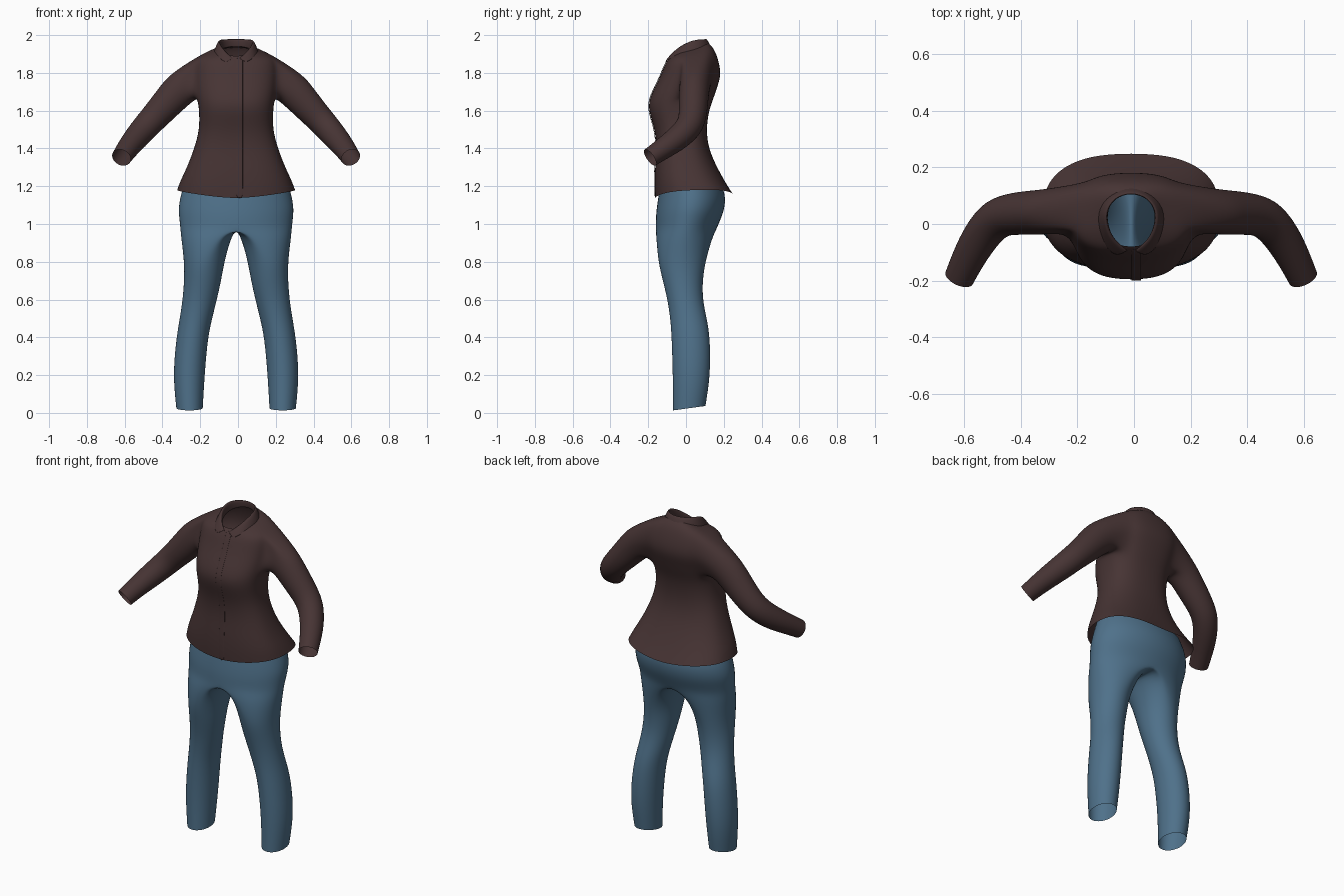
import bpy
import bmesh
from math import sin, cos, pi, radians, copysign
from mathutils import Vector

CENTRE_X = -0.01

cube = bpy.data.objects.get("Cube")
if cube:
    bpy.data.objects.remove(cube, do_unlink=True)


def make_material(name, colour):
    mat = bpy.data.materials.new(name)
    mat.use_nodes = True
    mat.diffuse_color = (*colour, 1)
    mat.node_tree.nodes["Principled BSDF"].inputs["Base Color"].default_value = (*colour, 1)
    return mat


shirt_brown = make_material("dark brown cloth", (0.062, 0.034, 0.034))
denim_blue = make_material("blue denim", (0.078, 0.165, 0.255))


def finish(bm, name, mat, mirrored=True, thickness=0):
    """Turn a bmesh into a smooth, optionally mirrored, subdivided object."""
    bmesh.ops.recalc_face_normals(bm, faces=bm.faces[:])
    mesh = bpy.data.meshes.new(name)
    bm.to_mesh(mesh)
    bm.free()
    mesh.materials.append(mat)
    for poly in mesh.polygons:
        poly.use_smooth = True
    obj = bpy.data.objects.new(name, mesh)
    bpy.context.collection.objects.link(obj)
    obj.location.x = CENTRE_X
    if mirrored:
        mirror = obj.modifiers.new("mirror", "MIRROR")
        mirror.use_clip = True
        mirror.merge_threshold = 0.001
    if thickness:
        solid = obj.modifiers.new("thickness", "SOLIDIFY")
        solid.thickness = thickness
    subsurf = obj.modifiers.new("smooth", "SUBSURF")
    subsurf.levels = subsurf.render_levels = 2
    return obj


def skin(bm, lower, upper, closed=False):
    """Join two rows of vertices with quads."""
    count = len(lower)
    for i in range(count if closed else count - 1):
        j = (i + 1) % count
        bm.faces.new((lower[i], lower[j], upper[j], upper[i]))


def power(value, exponent):
    return copysign(abs(value) ** exponent, value)


# Shirt body rows: height, half width, front y, back y, side lift, back lift
torso_rows = [
    (1.145, 0.315, -0.165, 0.25, 0.035, 0.01),
    (1.21, 0.297, -0.168, 0.215, 0.02, 0),
    (1.3, 0.262, -0.165, 0.165, 0, 0),
    (1.4, 0.223, -0.156, 0.12, 0, 0),
    (1.5, 0.195, -0.165, 0.108, 0, 0),
    (1.6, 0.197, -0.2, 0.122, 0, 0),
    (1.66, 0.205, -0.196, 0.145, 0, 0),
    (1.72, 0.215, -0.168, 0.165, 0, 0),
    (1.78, 0.222, -0.138, 0.185, 0, 0),
    (1.84, 0.222, -0.115, 0.18, 0, 0),
    (1.885, 0.205, -0.1, 0.16, 0, 0.02),
    (1.91, 0.145, -0.09, 0.14, 0, 0.03),
    (1.925, 0.09, -0.08, 0.115, 0, 0.035),
]
ARM_ROWS = (6, 10)      # rows bounding the armhole
ARM_COLS = (5, 9)       # columns bounding the armhole

bm = bmesh.new()
grid = []
for z, width, front, back, side_lift, back_lift in torso_rows:
    mid, depth = (front + back) / 2, (back - front) / 2
    row = []
    for i in range(13):
        t = radians(-90 + 15 * i)
        c = max(cos(t), 0)
        x = width * c ** 0.8 if 0 < i < 12 else 0
        row.append(bm.verts.new((x, mid + depth * power(sin(t), 0.8),
                                 z + side_lift * c + back_lift * sin(t))))
    grid.append(row)
(r0, r1), (c0, c1) = ARM_ROWS, ARM_COLS
for r in range(len(grid) - 1):
    for c in range(12):
        if not (r0 <= r < r1 and c0 <= c < c1):
            skin(bm, grid[r][c:c + 2], grid[r + 1][c:c + 2])

# Sleeve: grown out of the armhole loop along the arm
loop = [grid[r0][c] for c in range(c0, c1)]
loop += [grid[r][c1] for r in range(r0, r1)]
loop += [grid[r1][c] for c in range(c1, c0, -1)]
loop += [grid[r][c0] for r in range(r1, r0, -1)]
# Centre x, y, z, then radius across and radius in depth
arm_path = [
    (0.285, 0.045, 1.727, 0.097, 0.082),
    (0.345, 0.04, 1.662, 0.088, 0.08),
    (0.41, 0.037, 1.59, 0.08, 0.077),
    (0.475, 0.025, 1.52, 0.074, 0.075),
    (0.53, -0.04, 1.455, 0.068, 0.068),
    (0.575, -0.12, 1.4, 0.058, 0.06),
    (0.607, -0.19, 1.352, 0.052, 0.054),
]
centres = [Vector(p[:3]) for p in arm_path]
for k, (centre, spec) in enumerate(zip(centres, arm_path)):
    along = (centres[min(k + 1, len(centres) - 1)] - centres[max(k - 1, 0)]).normalized()
    up = Vector((0, 0, 1))
    up = (up - along * up.dot(along)).normalized()
    across = up.cross(along)
    ring = []
    for i in range(len(loop)):
        a = radians(-135) + 2 * pi * i / len(loop)
        ring.append(bm.verts.new(centre + across * spec[4] * cos(a) + up * spec[3] * sin(a)))
    skin(bm, loop, ring, closed=True)
    loop = ring
finish(bm, "shirt", shirt_brown)

# Button placket: thin overlapping strip down the front
bm = bmesh.new()
previous = None
for z, width, front, back, side_lift, back_lift in torso_rows[:-1]:
    row = [bm.verts.new((x, front - 0.003, z - back_lift)) for x in (0, 0.018, 0.036)]
    if previous:
        skin(bm, previous, row)
    previous = row
finish(bm, "button_placket", shirt_brown, mirrored=False, thickness=0.003)

# Collar, back to front: inner stand, top fold, outer edge
collar_sections = [
    ((0, 0.112, 1.94), (0, 0.108, 2.0), (0, 0.145, 1.935)),
    ((0.06, 0.095, 1.93), (0.06, 0.088, 2.003), (0.085, 0.115, 1.925)),
    ((0.088, 0.04, 1.915), (0.092, 0.035, 2.005), (0.128, 0.04, 1.915)),
    ((0.075, -0.03, 1.895), (0.077, -0.03, 1.965), (0.112, -0.045, 1.895)),
    ((0.045, -0.07, 1.88), (0.045, -0.07, 1.92), (0.085, -0.095, 1.872)),
    ((0.008, -0.09, 1.86), (0.012, -0.095, 1.885), (0.05, -0.118, 1.85)),
]
bm = bmesh.new()
previous = None
for section in collar_sections:
    row = [bm.verts.new(p) for p in section]
    if previous:
        skin(bm, previous, row)
    previous = row
finish(bm, "collar", shirt_brown, thickness=0.004)

# Trouser rows: height, inner x, outer x, front y, back y, share of half-hip shape
hip_rows = [
    (1.23, 0, 0.275, -0.135, 0.185, 1),
    (1.15, 0, 0.302, -0.15, 0.215, 1),
    (1.08, 0, 0.313, -0.16, 0.208, 1),
    (1.03, 0, 0.308, -0.164, 0.19, 1),
    (0.975, 0, 0.302, -0.164, 0.165, 1),
]
leg_rows = [
    (0.92, 0.028, 0.294, -0.16, 0.14, 0.4),
    (0.8, 0.06, 0.277, -0.15, 0.105, 0),
    (0.7, 0.077, 0.277, -0.125, 0.09, 0),
    (0.6, 0.1, 0.285, -0.1, 0.09, 0),
    (0.5, 0.125, 0.3, -0.085, 0.112, 0),
    (0.4, 0.148, 0.318, -0.078, 0.13, 0),
    (0.2, 0.165, 0.337, -0.072, 0.132, 0),
    (0.025, 0.175, 0.318, -0.07, 0.105, 0),
]


def trouser_ring(bm, spec, count):
    z, inner, outer, front, back, half = spec
    mid, depth, width = (front + back) / 2, (back - front) / 2, outer - inner
    ring = []
    for i in range(count):
        t = radians(-90 + 22.5 * i)
        round_x = width * (1 + cos(t)) / 2
        hip_x = width * max(cos(t), 0) if i % 8 else 0
        x = inner + round_x * (1 - half) + hip_x * half
        tilt = 0.012 * sin(t) if z < 0.1 else 0
        ring.append(bm.verts.new((x, mid + depth * sin(t), z + tilt)))
    return ring


# Trousers: half hips, open at the centre line, running into a closed leg
bm = bmesh.new()
previous = None
for spec in hip_rows:
    is_crotch = spec is hip_rows[-1]
    ring = trouser_ring(bm, spec, 16 if is_crotch else 9)
    if previous:
        skin(bm, previous, ring[:9])
    previous = ring
for spec in leg_rows:
    ring = trouser_ring(bm, spec, 16)
    skin(bm, previous, ring, closed=True)
    previous = ring
finish(bm, "trousers", denim_blue)
